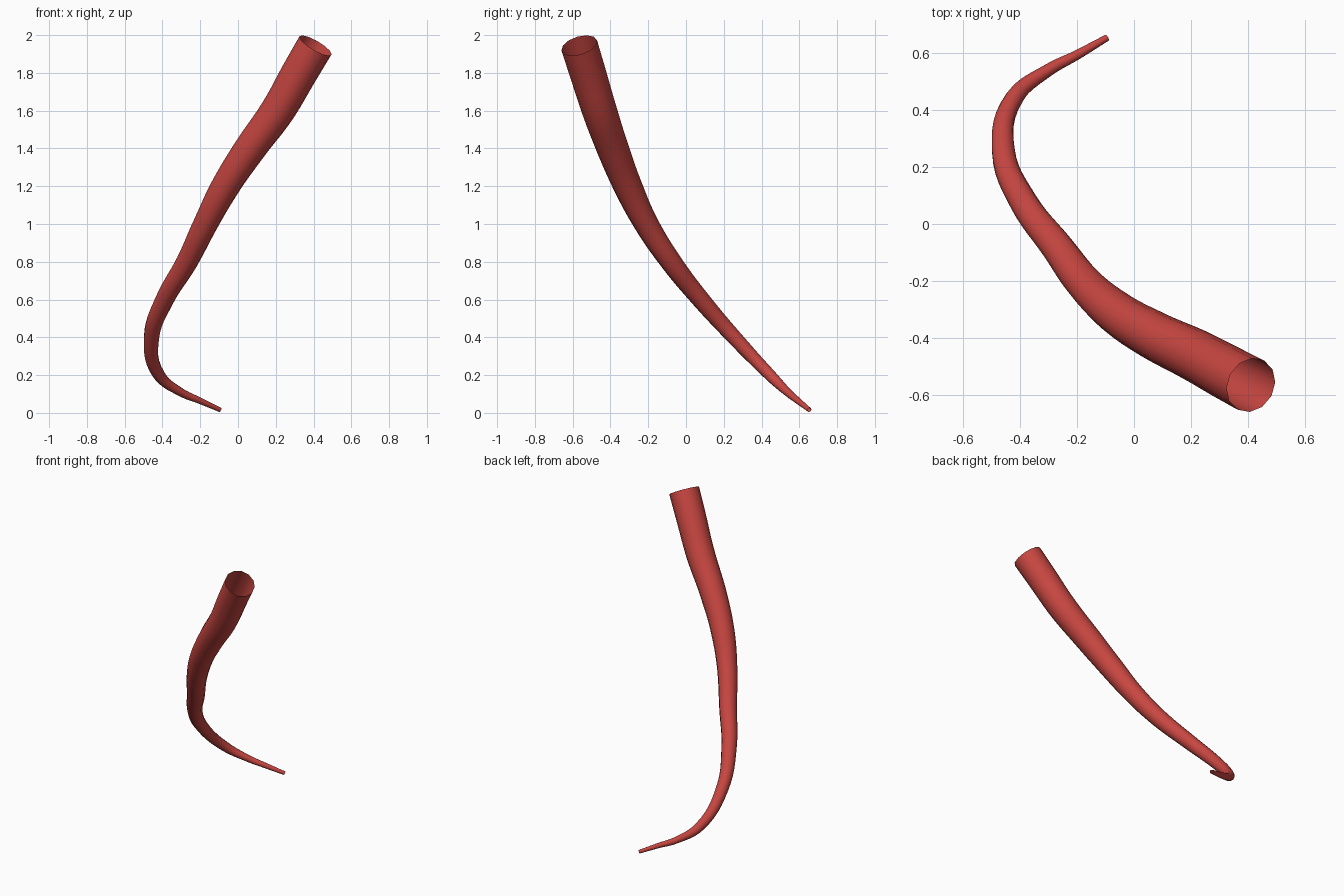
import bpy, bmesh

if "Cube" in bpy.data.objects:
    bpy.data.objects.remove(bpy.data.objects["Cube"])

red = bpy.data.materials.new("coral_red")
red.diffuse_color = (0.58, 0.062, 0.053, 1)
red.use_nodes = True
red.node_tree.nodes["Principled BSDF"].inputs["Base Color"].default_value = red.diffuse_color

# Centre line of the tapering tail: x, y, z, radius
path = [
    (0.41, -0.565, 1.945, 0.098),
    (0.325, -0.52, 1.80, 0.096),
    (0.21, -0.458, 1.60, 0.092),
    (0.065, -0.388, 1.40, 0.085),
    (-0.066, -0.308, 1.20, 0.076),
    (-0.172, -0.21, 1.00, 0.065),
    (-0.27, -0.08, 0.80, 0.057),
    (-0.388, 0.078, 0.60, 0.049),
    (-0.458, 0.255, 0.40, 0.041),
    (-0.418, 0.445, 0.20, 0.032),
    (-0.30, 0.54, 0.108, 0.022),
    (-0.20, 0.593, 0.064, 0.017),
    (-0.095, 0.653, 0.016, 0.012),
]

# Sweep a twelve-sided ring along a smooth curve, open at both ends
curve = bpy.data.curves.new("tail_path", "CURVE")
curve.dimensions = "3D"
curve.bevel_depth = 1.0
curve.bevel_resolution = 4
curve.resolution_u = 6
curve.use_fill_caps = False
spline = curve.splines.new("BEZIER")
spline.bezier_points.add(len(path) - 1)
for point, (x, y, z, r) in zip(spline.bezier_points, path):
    point.co = (x, y, z)
    point.radius = r
    point.handle_left_type = point.handle_right_type = "AUTO"

helper = bpy.data.objects.new("tail_path", curve)
bpy.context.collection.objects.link(helper)
bpy.context.view_layer.update()
depsgraph = bpy.context.evaluated_depsgraph_get()
mesh = bpy.data.meshes.new_from_object(helper.evaluated_get(depsgraph))
bpy.data.objects.remove(helper)

# Consistent outward faces with smooth shading
bm = bmesh.new()
bm.from_mesh(mesh)
bmesh.ops.recalc_face_normals(bm, faces=bm.faces)
for f in bm.faces:
    f.smooth = True
    f.material_index = 0
bm.to_mesh(mesh)
bm.free()
mesh.materials.clear()
mesh.materials.append(red)

tail = bpy.data.objects.new("curved_tail", mesh)
bpy.context.collection.objects.link(tail)
